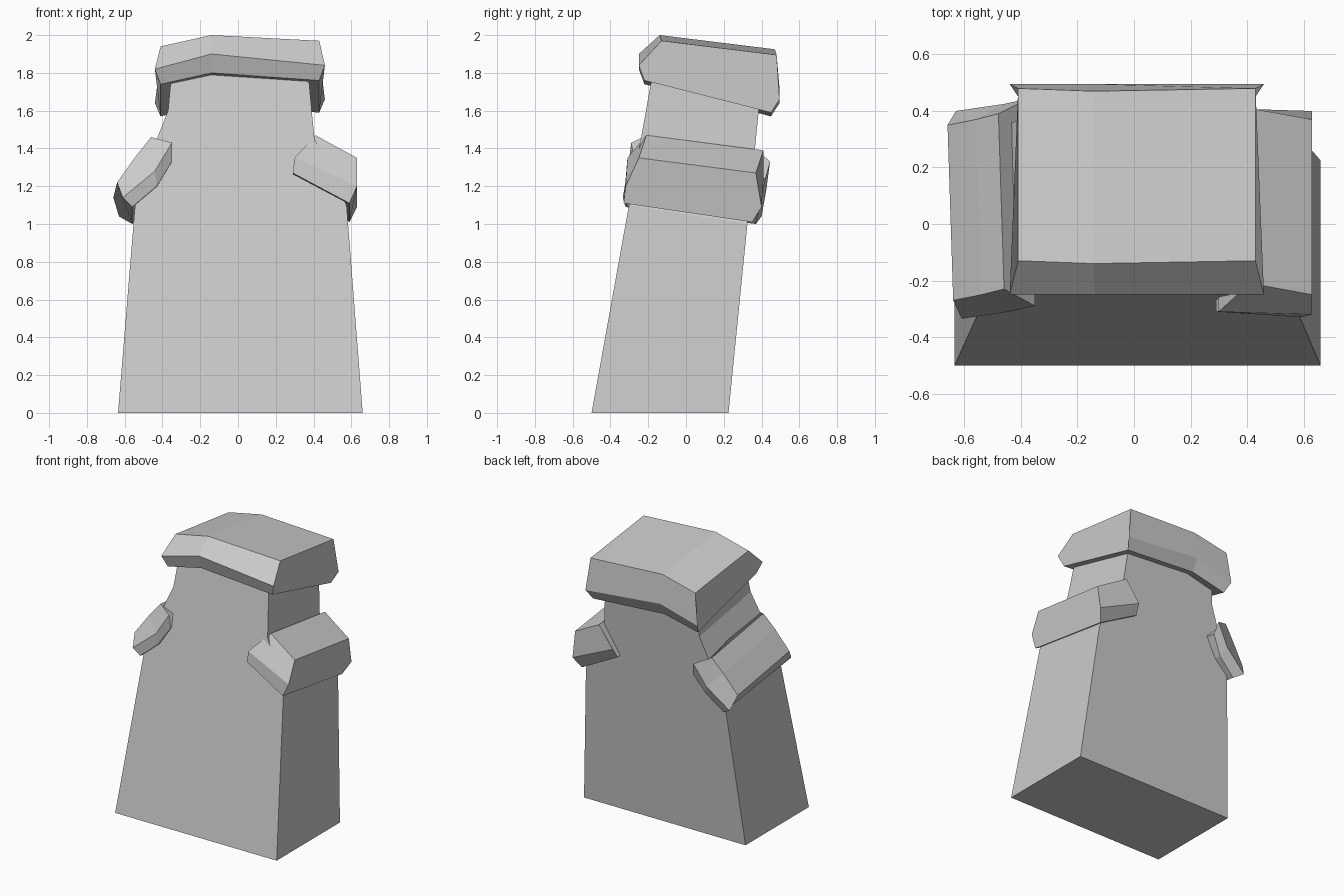
import bpy
import bmesh
from mathutils import Vector

cube = bpy.data.objects.get("Cube")
if cube:
    bpy.data.objects.remove(cube, do_unlink=True)

grey = bpy.data.materials.new("stone_grey")
grey.use_nodes = True
GREY = (0.6, 0.6, 0.6, 1)
grey.diffuse_color = GREY
grey.node_tree.nodes["Principled BSDF"].inputs["Base Color"].default_value = GREY


def loft(name, loops):
    """Skin a row of equal point loops and close both ends."""
    bm = bmesh.new()
    rows = [[bm.verts.new(p) for p in loop] for loop in loops]
    n = len(rows[0])
    for a, b in zip(rows, rows[1:]):
        for i in range(n):
            j = (i + 1) % n
            bm.faces.new((a[i], a[j], b[j], b[i]))
    bm.faces.new(rows[0])
    bm.faces.new(rows[-1])
    bmesh.ops.recalc_face_normals(bm, faces=bm.faces)
    mesh = bpy.data.meshes.new(name)
    bm.to_mesh(mesh)
    bm.free()
    mesh.materials.append(grey)
    obj = bpy.data.objects.new(name, mesh)
    bpy.context.collection.objects.link(obj)
    return obj


def slab(name, columns, spans):
    """Chamfered slab: each column gives the top, ridge and bottom front points,
    each span the step from that ring's front to its back."""
    loops = []
    for column in columns:
        front = [Vector(p) for p in column]
        back = [p + Vector(s) for p, s in zip(front, spans)]
        loops.append(front + back[::-1])
    return loft(name, loops)


# Leaning, tapering pillar: height, right side, left side
levels = [(0, -.635, .66), (1.1, -.545, .575), (1.45, -.43, .405),
          (1.6, -.37, .39), (1.82, -.35, .37)]
body = []
for z, x0, x1 in levels:
    drop = 0.1 if z else 0
    yf = -.5 + .18 * z
    yb = .225 + .1 * (z - drop)
    body.append([(x0, yf, z), (x1, yf, z), (x1, yb, z - drop), (x0, yb, z - drop)])
loft("pillar", body)

# Bent capstone
slab("capstone",
     [[(-.41, -.13, 1.94), (-.44, -.25, 1.82), (-.41, -.22, 1.74)],
      [(-.14, -.14, 2.0), (-.14, -.25, 1.9), (-.14, -.22, 1.8)],
      [(.43, -.13, 1.97), (.46, -.25, 1.84), (.43, -.22, 1.76)]],
     [(0, .61, -.075), (0, .745, -.18), (0, .67, -.17)])

# Shoulder stones
slab("right_shoulder_stone",
     [[(-.46, -.23, 1.46), (-.35, -.29, 1.43), (-.35, -.27, 1.33)],
      [(-.54, -.25, 1.36), (-.44, -.31, 1.28), (-.43, -.3, 1.2)],
      [(-.64, -.27, 1.22), (-.61, -.335, 1.14), (-.56, -.32, 1.09)]],
     [(-.02, .62, -.08), (-.02, .735, -.1), (0, .69, -.09)])

slab("left_shoulder_stone",
     [[(.41, -.21, 1.47), (.3, -.31, 1.35), (.29, -.31, 1.27)],
      [(.63, -.25, 1.35), (.63, -.32, 1.2), (.59, -.33, 1.11)]],
     [(0, .62, -.08), (0, .72, -.11), (0, .68, -.1)])
